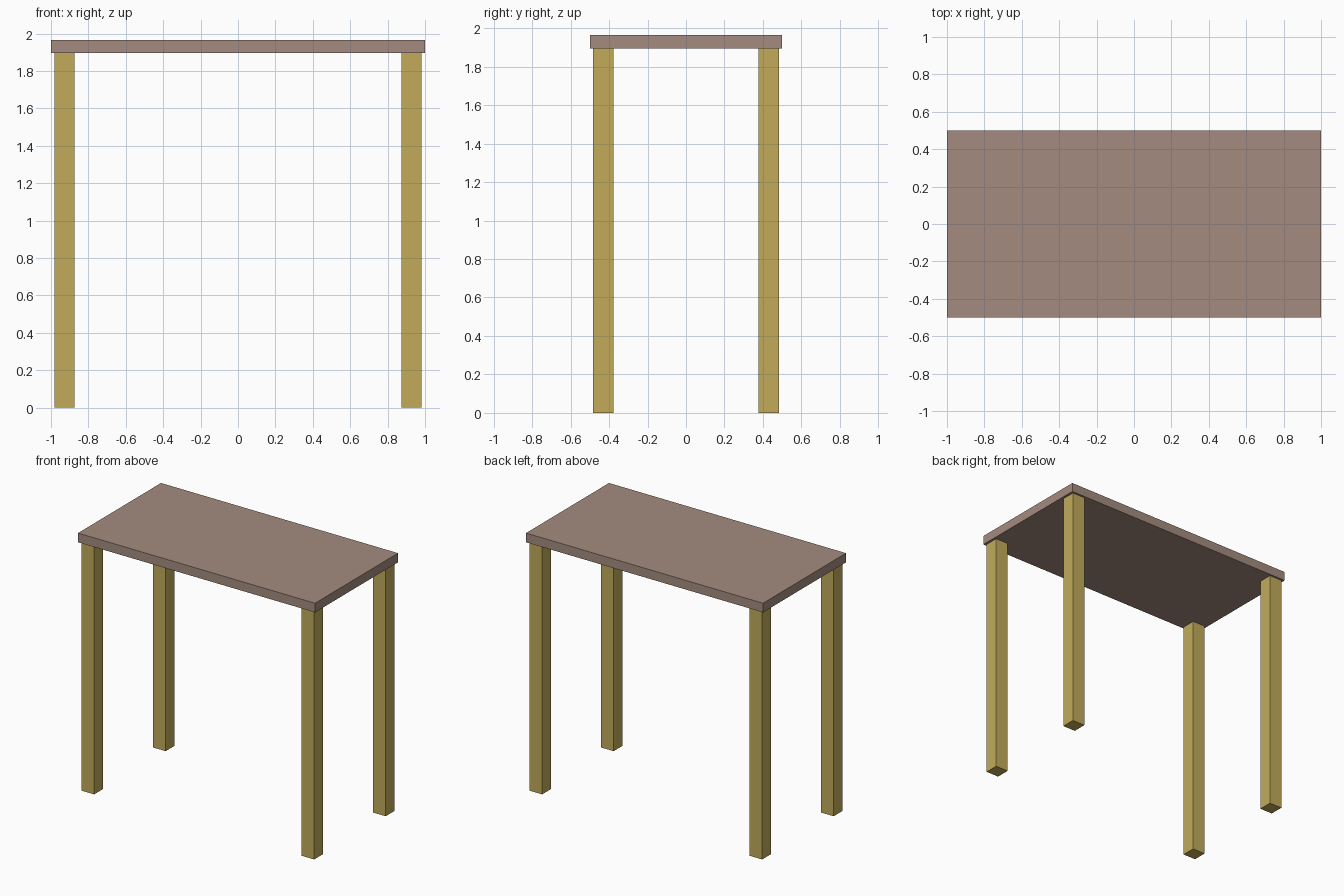
import bpy

if "Cube" in bpy.data.objects:
    bpy.data.objects.remove(bpy.data.objects["Cube"])


def material(name, color):
    mat = bpy.data.materials.new(name)
    mat.diffuse_color = (*color, 1.0)
    mat.use_nodes = True
    mat.node_tree.nodes["Principled BSDF"].inputs["Base Color"].default_value = mat.diffuse_color
    return mat


def box(name, low, high, mat):
    """Axis-aligned box between two corners."""
    center = [(a + b) / 2 for a, b in zip(low, high)]
    size = [b - a for a, b in zip(low, high)]
    bpy.ops.mesh.primitive_cube_add(size=1, location=center)
    obj = bpy.context.object
    obj.name = name
    obj.scale = size
    bpy.ops.object.transform_apply(location=False, rotation=False, scale=True)
    obj.data.materials.append(mat)
    return obj


top_mat = material("brown_top", (0.37, 0.26, 0.215))
leg_mat = material("ochre_wood", (0.54, 0.41, 0.105))

TOP_Z, UNDER_Z = 1.965, 1.895
LEG = 0.107                      # square leg thickness
LEG_X, LEG_Y = 0.928, 0.431      # leg centres

# Table top
box("table_top", (-1, -0.5, UNDER_Z), (1, 0.5, TOP_Z), top_mat)

# Four corner legs
for side_x, sx in (("left", -1), ("right", 1)):
    for side_y, sy in (("front", -1), ("back", 1)):
        x, y, h = sx * LEG_X, sy * LEG_Y, LEG / 2
        box(f"{side_y}_{side_x}_leg", (x - h, y - h, 0), (x + h, y + h, UNDER_Z), leg_mat)
